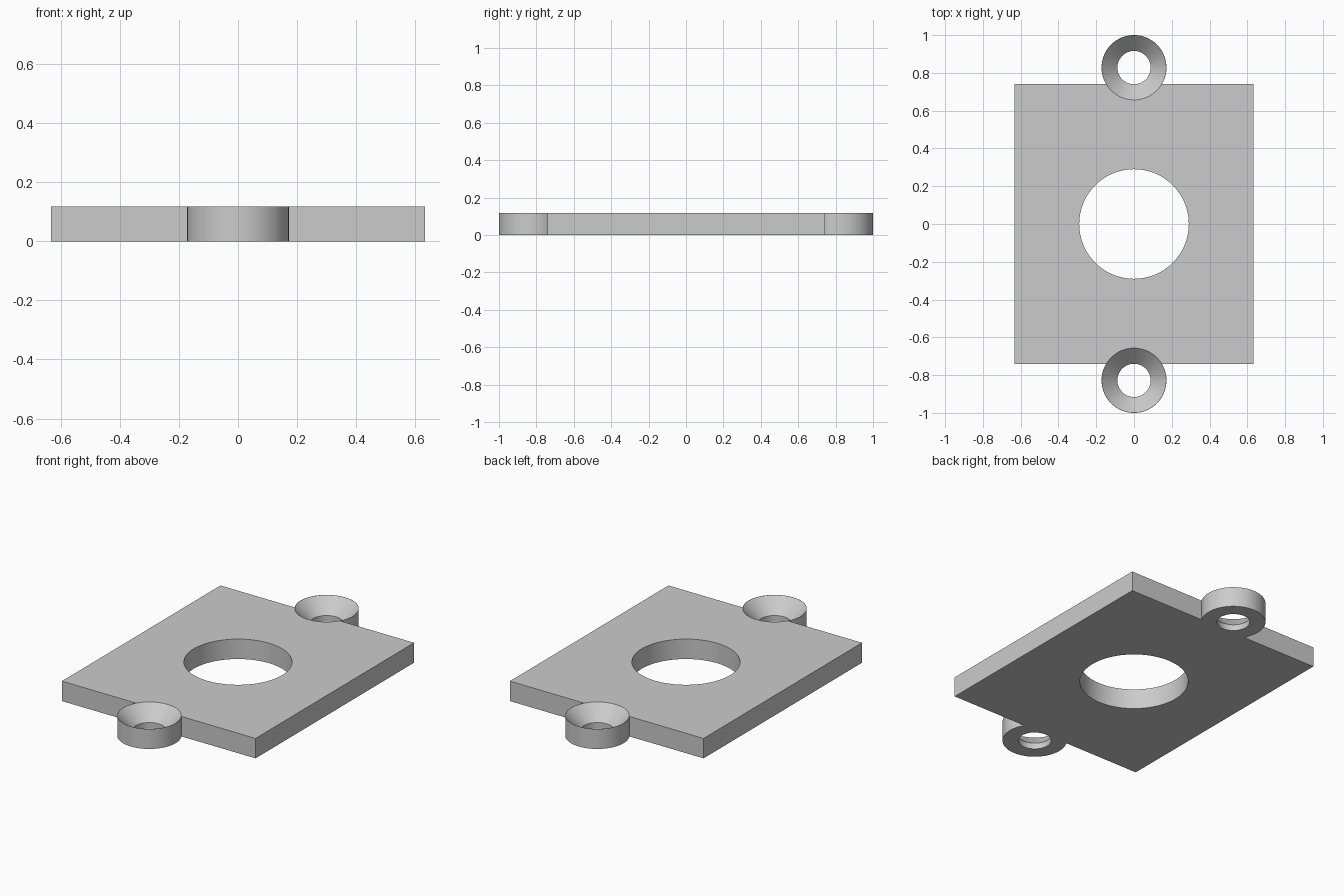
import bpy, bmesh, math

cube = bpy.data.objects.get("Cube")
if cube:
    bpy.data.objects.remove(cube, do_unlink=True)

THICK = 0.118
LUG_Y, LUG_R, BORE_R = 0.828, 0.172, 0.088
SEGMENTS = 96

grey = bpy.data.materials.new("plain_grey")
grey.use_nodes = True
colour = (0.6, 0.6, 0.6, 1)
grey.diffuse_color = colour
grey.node_tree.nodes["Principled BSDF"].inputs["Base Color"].default_value = colour


def finish(name, bm):
    mesh = bpy.data.meshes.new(name)
    bmesh.ops.recalc_face_normals(bm, faces=bm.faces)
    bm.to_mesh(mesh)
    bm.free()
    mesh.materials.append(grey)
    obj = bpy.data.objects.new(name, mesh)
    bpy.context.collection.objects.link(obj)
    return obj


def turned(name, profile, y=0):
    """Closed solid of revolution from (radius, height) pairs."""
    bm = bmesh.new()
    rings = []
    for r, z in profile:
        angles = [2 * math.pi * i / SEGMENTS for i in range(SEGMENTS)]
        rings.append([bm.verts.new((r * math.cos(a), y + r * math.sin(a), z)) for a in angles])
    for low, high in zip(rings, rings[1:]):
        for i in range(SEGMENTS):
            j = (i + 1) % SEGMENTS
            bm.faces.new((low[i], low[j], high[j], high[i]))
    bm.faces.new(rings[0][::-1])
    bm.faces.new(rings[-1])
    return finish(name, bm)


def combine(target, tool, operation):
    mod = target.modifiers.new(tool.name, "BOOLEAN")
    mod.operation, mod.solver, mod.object = operation, "EXACT", tool
    bpy.context.view_layer.objects.active = target
    bpy.ops.object.modifier_apply(modifier=mod.name)
    bpy.data.objects.remove(tool, do_unlink=True)


# Rectangular plate
bm = bmesh.new()
bmesh.ops.create_cube(bm, size=1)
for v in bm.verts:
    v.co = (v.co.x * 1.266, v.co.y * 1.48, (v.co.z + 0.5) * THICK)
plate = finish("mounting_plate", bm)

# Round screw lugs fused to the front and back edges
for side in (-1, 1):
    combine(plate, turned("lug", [(LUG_R, 0), (LUG_R, THICK)], side * LUG_Y), "UNION")

# Countersunk screw holes
rim = LUG_R - 0.001
countersink = [(BORE_R, -0.1), (BORE_R, THICK - (rim - BORE_R)), (rim, THICK), (rim, 0.2)]
for side in (-1, 1):
    combine(plate, turned("screw_hole", countersink, side * LUG_Y), "DIFFERENCE")

# Large central opening
combine(plate, turned("central_hole", [(0.29, -0.1), (0.29, 0.2)]), "DIFFERENCE")

# Smooth round walls, crisp edges
bpy.ops.object.select_all(action="DESELECT")
plate.select_set(True)
bpy.context.view_layer.objects.active = plate
bpy.ops.object.shade_smooth_by_angle(angle=math.radians(30))
